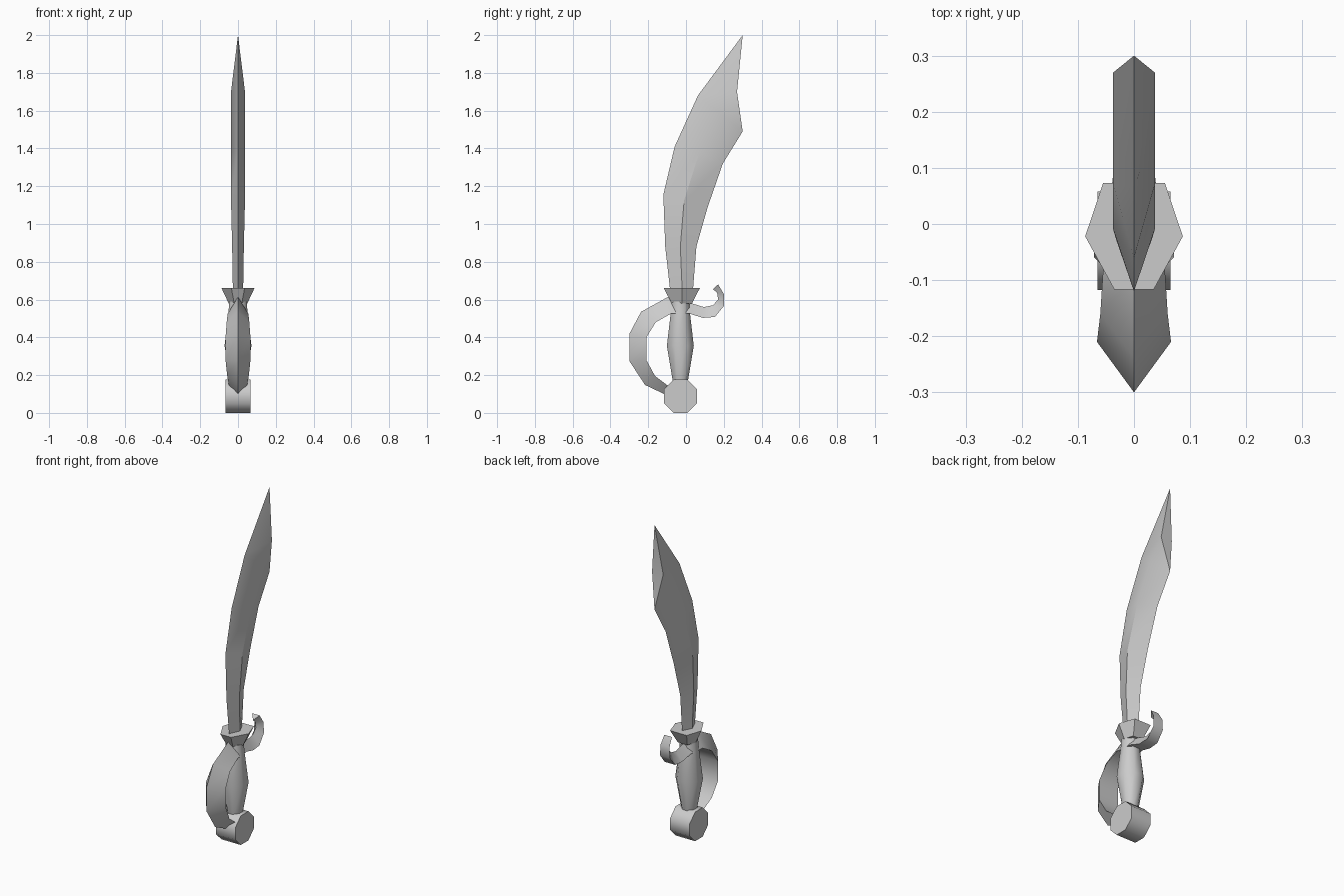
import bpy, bmesh, math

cube = bpy.data.objects.get("Cube")
if cube:
    bpy.data.objects.remove(cube, do_unlink=True)

GREY = (0.6, 0.6, 0.6, 1.0)
steel = bpy.data.materials.new("plain grey")
steel.use_nodes = True
steel.diffuse_color = GREY
steel.node_tree.nodes["Principled BSDF"].inputs["Base Color"].default_value = GREY

AXIS_Y = -0.03  # centre line of grip and pommel


def loft(name, rings, smooth_angle, fold_end=False):
    """Skin a row of equal-sized rings and cap both ends."""
    bm = bmesh.new()
    rows = [[bm.verts.new(p) for p in ring] for ring in rings]
    n = len(rows[0])
    for a, b in zip(rows, rows[1:]):
        for i in range(n):
            j = (i + 1) % n
            bm.faces.new((a[i], a[j], b[j], b[i]))
    bm.faces.new(rows[0][::-1])
    if fold_end:
        f, r, b, l = rows[-1]
        bm.faces.new((f, r, l))
        bm.faces.new((r, b, l))
    else:
        bm.faces.new(rows[-1])
    bmesh.ops.remove_doubles(bm, verts=bm.verts[:], dist=0.0005)
    bmesh.ops.recalc_face_normals(bm, faces=bm.faces[:])
    mesh = bpy.data.meshes.new(name)
    bm.to_mesh(mesh)
    bm.free()
    mesh.materials.append(steel)
    obj = bpy.data.objects.new(name, mesh)
    bpy.context.collection.objects.link(obj)
    bpy.ops.object.select_all(action='DESELECT')
    obj.select_set(True)
    bpy.context.view_layer.objects.active = obj
    bpy.ops.object.shade_smooth_by_angle(angle=math.radians(smooth_angle))
    return obj


def octagon(radius):
    return [(radius * math.cos(math.pi * (k + 0.5) / 4),
             radius * math.sin(math.pi * (k + 0.5) / 4)) for k in range(8)]


# Blade: outer edge, ridge and inner edge as (y, z), then ridge half width
blade_rows = [
    ((-0.083, 0.64), (-0.02, 0.64), (0.036, 0.64), 0.027),
    ((-0.11, 0.88), (-0.03, 0.88), (0.055, 0.88), 0.031),
    ((-0.12, 1.155), (-0.01, 1.125), (0.115, 1.09), 0.037),
    ((-0.06, 1.41), (0.07, 1.375), (0.195, 1.32), 0.037),
    ((0.063, 1.68), (0.175, 1.59), (0.30, 1.49), 0.037),
    ((0.30, 2.0), (0.27, 1.70), (0.30, 1.49), 0.037),
]
loft("blade", [[(0, *f), (w, *r), (0, *b), (-w, *r)]
               for f, r, b, w in blade_rows], 30, fold_end=True)

# Collar: flared hexagon under the blade
half = [(0.035, -0.115), (0.087, -0.02), (0.055, 0.075)]
hexagon = half + [(-x, y) for x, y in reversed(half)]
loft("collar", [[(x * s, -0.022 + (y + 0.02) * s, z) for x, y in hexagon]
                for s, z in ((0.57, 0.58), (1.0, 0.66))], 30)

# Grip: eight-sided, swelling in the middle
loft("grip", [[(x, y + AXIS_Y, z) for x, y in octagon(r)]
              for r, z in ((0.043, 0.165), (0.077, 0.355),
                           (0.055, 0.53), (0.05, 0.59))], 50)

# Pommel: octagonal drum lying across the grip
loft("pommel", [[(x, y + AXIS_Y, z + 0.088) for y, z in octagon(0.095)]
                for x in (-0.065, 0.065)], 50)

# Knuckle guard: triangular band as ridge (y, z), flat side (y, z), half width
guard_rows = [
    ((-0.105, 0.095), (-0.09, 0.14), 0.047),
    ((-0.217, 0.148), (-0.164, 0.195), 0.057),
    ((-0.30, 0.275), (-0.21, 0.28), 0.066),
    ((-0.30, 0.418), (-0.21, 0.40), 0.066),
    ((-0.238, 0.535), (-0.16, 0.48), 0.06),
    ((-0.095, 0.614), (-0.08, 0.525), 0.055),
    ((0.03, 0.58), (0.02, 0.525), 0.045),
    ((0.095, 0.56), (0.09, 0.503), 0.037),
    ((0.143, 0.57), (0.153, 0.508), 0.035),
    ((0.17, 0.60), (0.20, 0.565), 0.033),
    ((0.165, 0.635), (0.20, 0.63), 0.03),
    ((0.143, 0.655), (0.17, 0.68), 0.025),
]
loft("knuckle_guard", [[(0, *ridge), (w, *flat), (-w, *flat)]
                       for ridge, flat, w in guard_rows], 50)
